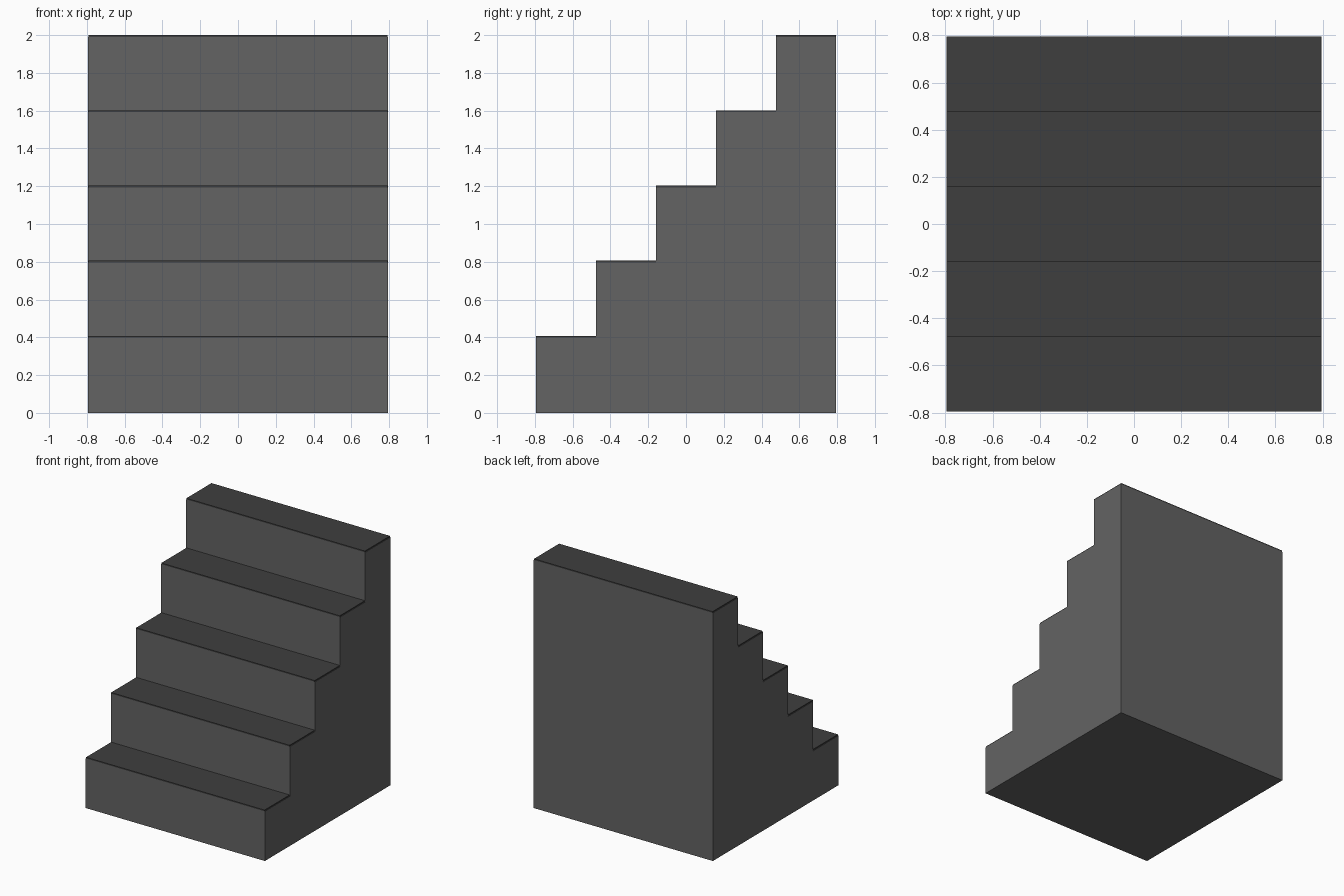
import bpy
import bmesh

STEPS = 5
HALF = 0.795            # half of width and depth
RUN = 2 * HALF / STEPS
PLATE = 0.01            # tread covering thickness
RISE = (2.0 - PLATE) / STEPS
INSET = 0.003

default = bpy.data.objects.get("Cube")
if default:
    bpy.data.objects.remove(default, do_unlink=True)


def make_material(name, value):
    mat = bpy.data.materials.new(name)
    mat.use_nodes = True
    colour = (value, value, value, 1)
    mat.diffuse_color = colour
    mat.node_tree.nodes["Principled BSDF"].inputs["Base Color"].default_value = colour
    return mat


def extrude_profile(name, profile, half_width, mat):
    """Sweep a closed (y, z) outline across x."""
    bm = bmesh.new()
    face = bm.faces.new([bm.verts.new((-half_width, y, z)) for y, z in profile])
    swept = bmesh.ops.extrude_face_region(bm, geom=[face])["geom"]
    verts = [v for v in swept if isinstance(v, bmesh.types.BMVert)]
    bmesh.ops.translate(bm, verts=verts, vec=(2 * half_width, 0, 0))
    bmesh.ops.recalc_face_normals(bm, faces=bm.faces)
    mesh = bpy.data.meshes.new(name)
    bm.to_mesh(mesh)
    bm.free()
    mesh.materials.append(mat)
    obj = bpy.data.objects.new(name, mesh)
    bpy.context.collection.objects.link(obj)


stone = make_material("mid grey stone", 0.125)
tread = make_material("dark grey tread", 0.049)

# Solid stair body
outline = [(HALF, 0), (-HALF, 0)]
for i in range(STEPS):
    y, z = -HALF + i * RUN, (i + 1) * RISE
    outline += [(y, z), (y + RUN, z)]
extrude_profile("stair_body", outline, HALF, stone)

# Thin covering on each step
for i in range(STEPS):
    y, z = -HALF + i * RUN, (i + 1) * RISE
    rect = [(y, z), (y + RUN, z), (y + RUN, z + PLATE), (y, z + PLATE)]
    extrude_profile(f"step_tread_{i + 1}", rect, HALF - INSET, tread)
